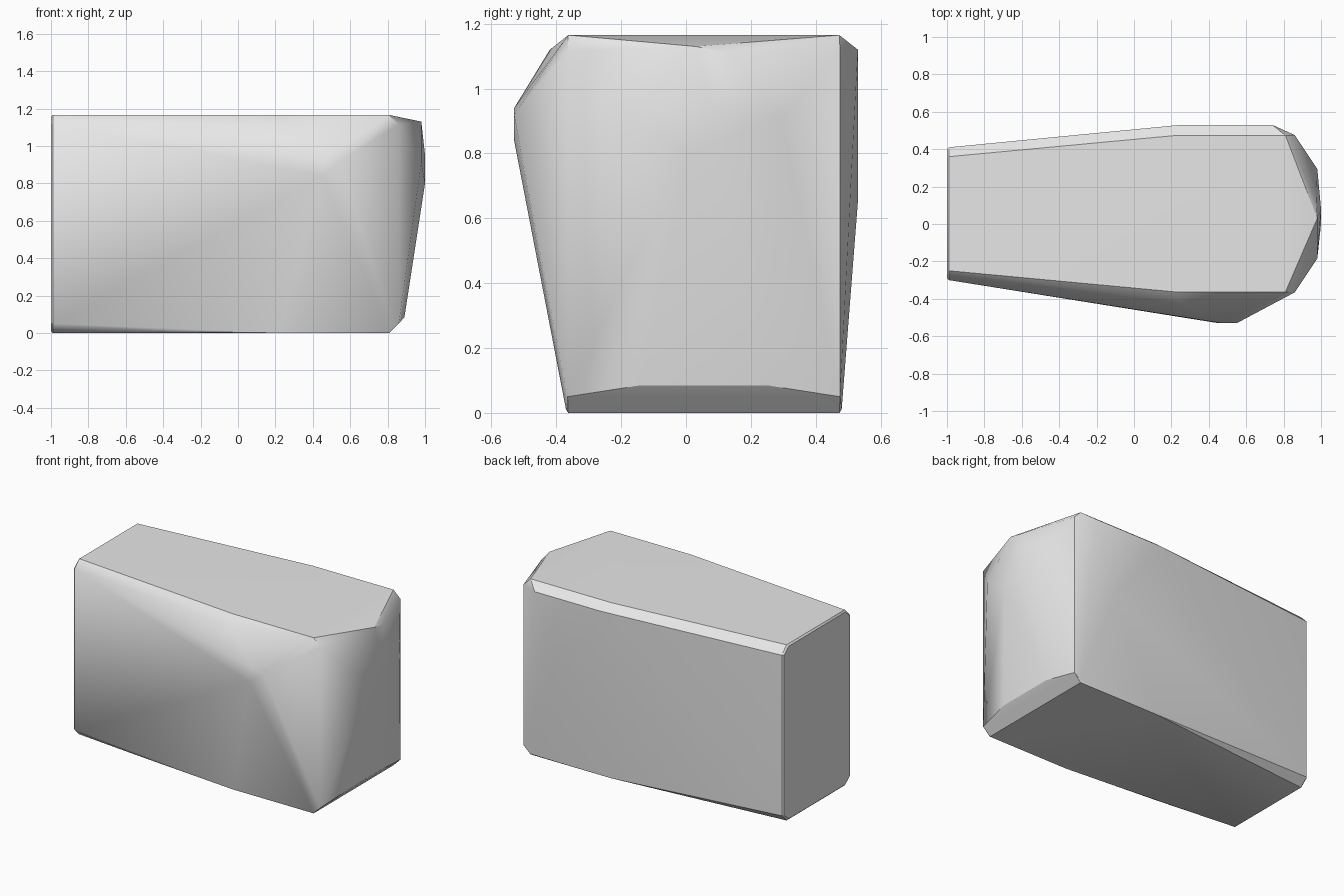
import bpy
import bmesh
import math

default_cube = bpy.data.objects.get("Cube")
if default_cube:
    bpy.data.objects.remove(default_cube, do_unlink=True)

TOP = 1.165
MIDDLE = 0.055      # y of the symmetry plane of the basic block
CHAMFER = 0.05


def mirrored(x, half_width, z):
    """A pair of corners on both sides of the middle plane."""
    return [(x, MIDDLE - half_width, z), (x, MIDDLE + half_width, z)]


def chamfered_section(x, half_width, inset):
    """Corners of a narrow end section with cut corners."""
    corners = []
    wide = half_width - inset
    narrow = wide - CHAMFER
    for z in (CHAMFER, TOP - CHAMFER):
        corners += mirrored(x, wide, z)
    for z in (inset, TOP - inset):
        corners += mirrored(x, narrow, z)
    return corners


def make_material(name, value):
    material = bpy.data.materials.new(name)
    material.use_nodes = True
    colour = (value, value, value, 1)
    material.diffuse_color = colour
    shader = next(n for n in material.node_tree.nodes if n.type == "BSDF_PRINCIPLED")
    shader.inputs["Base Color"].default_value = colour
    return material


def hull_object(name, points, material):
    """Wrap corners in a faceted stone skin, smooth except at hard edges."""
    bm = bmesh.new()
    for point in points:
        bm.verts.new(point)
    result = bmesh.ops.convex_hull(bm, input=bm.verts[:])
    unused = {v for key in ("geom_interior", "geom_unused") for v in result[key]
              if isinstance(v, bmesh.types.BMVert) and v.is_valid and not v.link_faces}
    bmesh.ops.delete(bm, geom=list(unused), context="VERTS")
    bmesh.ops.dissolve_limit(bm, angle_limit=math.radians(0.5),
                             verts=bm.verts[:], edges=bm.edges[:])
    bmesh.ops.recalc_face_normals(bm, faces=bm.faces[:])
    for face in bm.faces:
        face.smooth = True
    for edge in bm.edges:
        edge.smooth = edge.calc_face_angle(0) < math.radians(30)
    mesh = bpy.data.meshes.new(name)
    bm.to_mesh(mesh)
    bm.free()
    mesh.materials.append(material)
    obj = bpy.data.objects.new(name, mesh)
    bpy.context.collection.objects.link(obj)
    return obj


# Narrow flat end with a thin bevel
corners = chamfered_section(-0.99, 0.355, 0) + chamfered_section(-1, 0.355, 0.01)

# Flat top and base
for z in (0, TOP):
    corners += mirrored(0.22, 0.418, z) + mirrored(0.81, 0.418, z)
corners += mirrored(0.81, 0.425, 0.01)
corners += [(-0.45, -0.32, 0.01)]

# Upright corners of the rounded end
corners += mirrored(0.86, 0.42, CHAMFER) + mirrored(0.86, 0.42, TOP - CHAMFER)
corners += mirrored(0.89, 0.195, 0.085)

# Bulge of the rounded end
corners += mirrored(0.98, 0.24, 0.91)
corners += [(1, 0, 0.8), (1, 0.08, 0.95), (0.98, 0.03, 1.13), (0.975, 0.13, 1.11)]

# Bulge of the front side
corners += [(0.45, -0.53, 0.84), (0.55, -0.53, 0.92), (0.47, -0.53, 0.94),
            (0.25, -0.42, 1.12)]

# Gentle swelling of the back side
corners += [(0.25, 0.53, 1.12), (0.74, 0.53, 1.12), (0.6, 0.53, 0.65)]

hull_object("stone_block", corners, make_material("light_grey_stone", 0.8))
